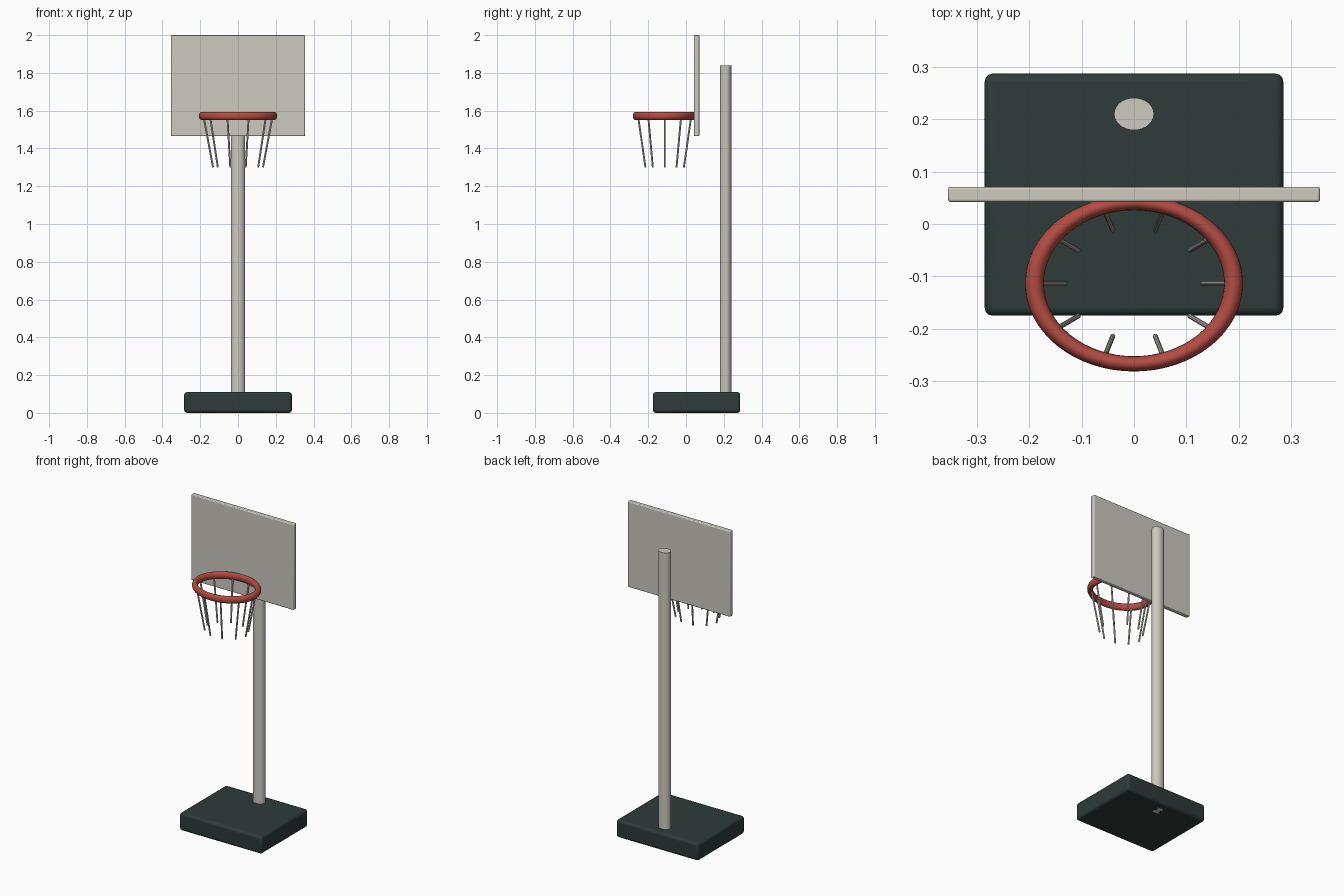
import bpy, math
from mathutils import Vector

if "Cube" in bpy.data.objects:
    bpy.data.objects.remove(bpy.data.objects["Cube"])

SQ = 0.81  # everything round is squashed along y


def material(name, rgb):
    m = bpy.data.materials.new(name)
    m.diffuse_color = (*rgb, 1)
    m.use_nodes = True
    m.node_tree.nodes["Principled BSDF"].inputs["Base Color"].default_value = m.diffuse_color
    return m


grey = material("warm light grey", (0.61, 0.585, 0.53))
dark = material("dark slate green", (0.027, 0.043, 0.041))
red = material("brick red", (0.45, 0.072, 0.054))


def finish(name, mat):
    ob = bpy.context.object
    ob.name = name
    ob.data.materials.append(mat)
    bpy.ops.object.transform_apply(location=False, rotation=False, scale=True)
    bpy.ops.object.shade_smooth_by_angle(angle=math.radians(35))
    return ob


def box(name, lo, hi, mat, bevel):
    lo, hi = Vector(lo), Vector(hi)
    bpy.ops.mesh.primitive_cube_add(size=1, location=(lo + hi) / 2)
    bpy.context.object.scale = hi - lo
    ob = finish(name, mat)
    b = ob.modifiers.new("soft edges", 'BEVEL')
    b.width, b.segments = bevel, 3


# Weighted base and backboard
box("base", (-0.285, -0.175, 0), (0.285, 0.287, 0.11), dark, 0.015)
box("backboard", (-0.355, 0.042, 1.465), (0.355, 0.071, 2.0), grey, 0.005)

# Pole
bpy.ops.mesh.primitive_cylinder_add(vertices=32, radius=0.038, depth=1.84,
                                    location=(0, 0.21, 0.92))
bpy.context.object.scale = (1, SQ, 1)
finish("pole", grey)

# Rim
CY, RIM_Z = -0.113, 1.572
bpy.ops.mesh.primitive_torus_add(major_segments=64, minor_segments=16,
                                 major_radius=0.19, minor_radius=0.018,
                                 location=(0, CY, RIM_Z))
bpy.context.object.scale = (1, SQ, 1.22)
finish("rim", red)

# Net strands, leaning inward towards the bottom
for i in range(10):
    a = math.tau * i / 10
    d = Vector((math.cos(a), SQ * math.sin(a), 0))
    top = Vector((0, CY, RIM_Z)) + d * 0.183
    low = Vector((0, CY, 1.30)) + d * 0.132
    axis = top - low
    bpy.ops.mesh.primitive_cylinder_add(vertices=10, radius=0.005, depth=axis.length,
                                        location=(top + low) / 2,
                                        rotation=axis.to_track_quat('Z', 'Y').to_euler())
    finish(f"net_strand_{i + 1}", grey)
